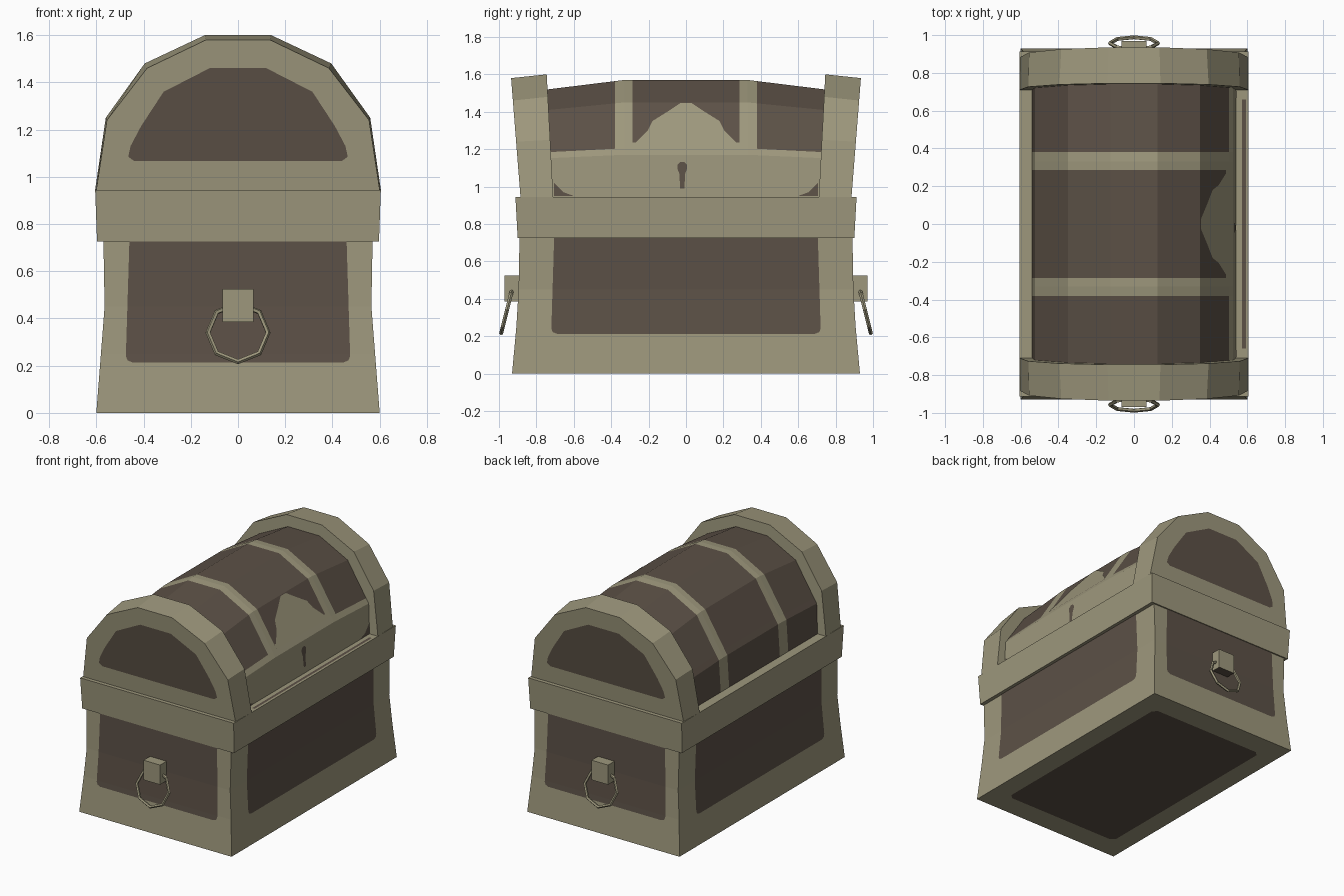
import bpy, bmesh, math
from mathutils import Vector

if "Cube" in bpy.data.objects:
    bpy.data.objects.remove(bpy.data.objects["Cube"])


def material(name, rgb):
    m = bpy.data.materials.new(name)
    m.diffuse_color = (*rgb, 1)
    m.use_nodes = True
    m.node_tree.nodes["Principled BSDF"].inputs["Base Color"].default_value = m.diffuse_color
    return m


LIGHT = material("olive_trim", (0.340, 0.312, 0.203))
DARK = material("dark_wood", (0.107, 0.082, 0.062))


def finish(name, bm, mats):
    me = bpy.data.meshes.new(name)
    bm.to_mesh(me)
    bm.free()
    for m in mats:
        me.materials.append(m)
    ob = bpy.data.objects.new(name, me)
    bpy.context.collection.objects.link(ob)
    return ob


def loft(rings):
    """Closed solid through rings of equal length."""
    bm = bmesh.new()
    rows = [[bm.verts.new(p) for p in r] for r in rings]
    n = len(rows[0])
    for a, b in zip(rows, rows[1:]):
        for i in range(n):
            j = (i + 1) % n
            bm.faces.new((a[i], a[j], b[j], b[i]))
    bm.faces.new(rows[0])
    bm.faces.new(rows[-1])
    bmesh.ops.recalc_face_normals(bm, faces=bm.faces)
    return bm


def cut(bm, co, no):
    bmesh.ops.bisect_plane(bm, geom=bm.verts[:] + bm.edges[:] + bm.faces[:],
                           plane_co=co, plane_no=no)


def plate(name, outline, place, outward, mat, cuts=()):
    """Thin painted patch: 2D outline, cut at heights, laid on a surface."""
    bm = bmesh.new()
    bm.faces.new([bm.verts.new((u, v, 0)) for u, v in outline])
    for c in cuts:
        cut(bm, (0, c, 0), (0, 1, 0))
    for v in bm.verts:
        v.co = place(v.co.x, v.co.y)
    bm.normal_update()
    flip = [f for f in bm.faces if f.normal.dot(Vector(outward)) < 0]
    if flip:
        bmesh.ops.reverse_faces(bm, faces=flip)
    return finish(name, bm, [mat])


def interp(table, z):
    """Piecewise linear lookup of rows (z, value)."""
    for (z0, a), (z1, b) in zip(table, table[1:]):
        if z <= z1:
            return a + (b - a) * (z - z0) / (z1 - z0)
    return table[-1][1]


def mirrored(half):
    return half + [(-x, z) for x, z in reversed(half)]


def rect(hx, hy, z):
    return [(hx, hy, z), (-hx, hy, z), (-hx, -hy, z), (hx, -hy, z)]


# Chest body and overhanging rim
HX = [(0, .60), (.45, .565), (.73, .57)]
HY = [(0, .93), (.25, .907), (.45, .895), (.73, .89)]
LEVELS = [0, .25, .45, .73]
finish("chest_body", loft([rect(interp(HX, z), interp(HY, z), z) for z in LEVELS]), [LIGHT])
finish("chest_rim", loft([rect(.597, .90, .725), rect(.605, .912, .945)]), [LIGHT])


# Dark wall panels and base panel
def panel(top, low):
    return mirrored([(top, .725), (low, .24), (low - .008, .222), (low - .03, .213)])


E = .004
for s, tag in ((1, "right"), (-1, "left")):
    plate("wall_panel_" + tag, panel(.705, .72),
          lambda u, v: (s * (interp(HX, v) + E), u, v), (s, 0, 0), DARK, (.25, .45))
for s, tag in ((-1, "front"), (1, "back")):
    plate("wall_panel_" + tag, panel(.46, .475),
          lambda u, v: (u, s * (interp(HY, v) + E), v), (0, s, 0), DARK, (.25, .45))
plate("base_panel", mirrored([(.43, -.765), (.46, -.735), (.46, .735), (.43, .765)]),
      lambda u, v: (u, v, -.002), (0, 0, -1), DARK)

# Barrel lid, sagging towards its ends, with light hoops and a front band
Z0 = .94
BARREL = [(.54, Z0), (.525, 1.17), (.503, 1.205), (.35, 1.45), (.125, 1.57)]


def sag(y):
    return 1 - max(0, abs(y) - .33) * .195


bm = loft([[(x, y, Z0 + (z - Z0) * sag(y)) for x, z in mirrored(BARREL)]
           for y in (-.76, -.33, .33, .76)])
for y in (-.38, -.285, .285, .38):
    cut(bm, (0, y, 0), (0, 1, 0))
for f in bm.faces:
    c = f.calc_center_median()
    hoop = .285 < abs(c.y) < .38
    f.material_index = 0 if hoop or c.x > .5 else 1
finish("lid_barrel", bm, [LIGHT, DARK])

# Pointed lock plate and keyhole on the lid
BX = [(z, x) for x, z in BARREL]


def on_barrel(u, v):
    return (interp(BX, v) + E, u, v)


plate("lock_plate", mirrored([(.287, 1.2), (.287, 1.235), (.27, 1.235), (.205, 1.30),
                              (.18, 1.35), (.10, 1.40), (.03, 1.447)]),
      on_barrel, (1, 0, 0), LIGHT, (1.205, 1.235, 1.30, 1.35, 1.40))
hole = [(.027 * math.sin(a), 1.105 + .03 * math.cos(a))
        for a in [math.radians(22.5 + 45 * k) for k in range(3)]]
plate("keyhole", [(u - .02, v) for u, v in mirrored(
    list(reversed([(.011, .99), (.016, 1.07)] + hole[::-1])))],
      on_barrel, (1, 0, 0), DARK)

# Dark gaps at the foot of the lid band and along the ledge
for s, tag in ((1, "back"), (-1, "front")):
    plate("band_gap_" + tag, [(s * .60, .95), (s * .705, .95), (s * .705, 1.02), (s * .655, .97)],
          on_barrel, (1, 0, 0), DARK)
plate("ledge_gap", [(-.66, .573), (.66, .573), (.66, .592), (-.66, .592)],
      lambda u, v: (v, u, .948), (0, 0, 1), DARK)

# Lid end caps leaning outward, each with a dark panel
INNER = [(.605, .945), (.56, 1.25), (.395, 1.48), (.14, 1.60)]
OUTER = [(.60, .945), (.555, 1.24), (.385, 1.46), (.135, 1.58)]
ARCH = [(.44, 1.067), (.465, 1.085), (.455, 1.13), (.41, 1.215), (.315, 1.36), (.12, 1.46)]


def outer_y(z):
    return .885 + (z - .945) * .079


for s, tag in ((-1, "front"), (1, "back")):
    finish("lid_end_" + tag, loft([
        [(x, s * (.71 + (z - .945) * .053), z) for x, z in mirrored(INNER)],
        [(x, s * outer_y(z), z) for x, z in mirrored(OUTER)]]), [LIGHT])
    plate("lid_end_panel_" + tag, mirrored(ARCH),
          lambda u, v: (u, s * (outer_y(v) + E), v), (0, s, 0), DARK)

    # Handle block with a dark underside
    bm = loft([[(x, s * y, z) for x, y, z in
                ((.065, .88, z), (.065, .97, z), (-.065, .97, z), (-.065, .88, z))]
               for z in (.385, .525)])
    for f in bm.faces:
        f.material_index = 1 if f.normal.z < -.5 else 0
    finish("handle_block_" + tag, bm, [LIGHT, DARK])

    # Eight-sided pull ring, tilted outward
    bpy.ops.mesh.primitive_torus_add(
        major_segments=8, minor_segments=5, major_radius=.127, minor_radius=.011,
        location=(0, s * .957, .34), rotation=(math.radians(90 + s * 14), 0, 0))
    ring = bpy.context.object
    ring.name = "pull_ring_" + tag
    ring.data.materials.append(LIGHT)
